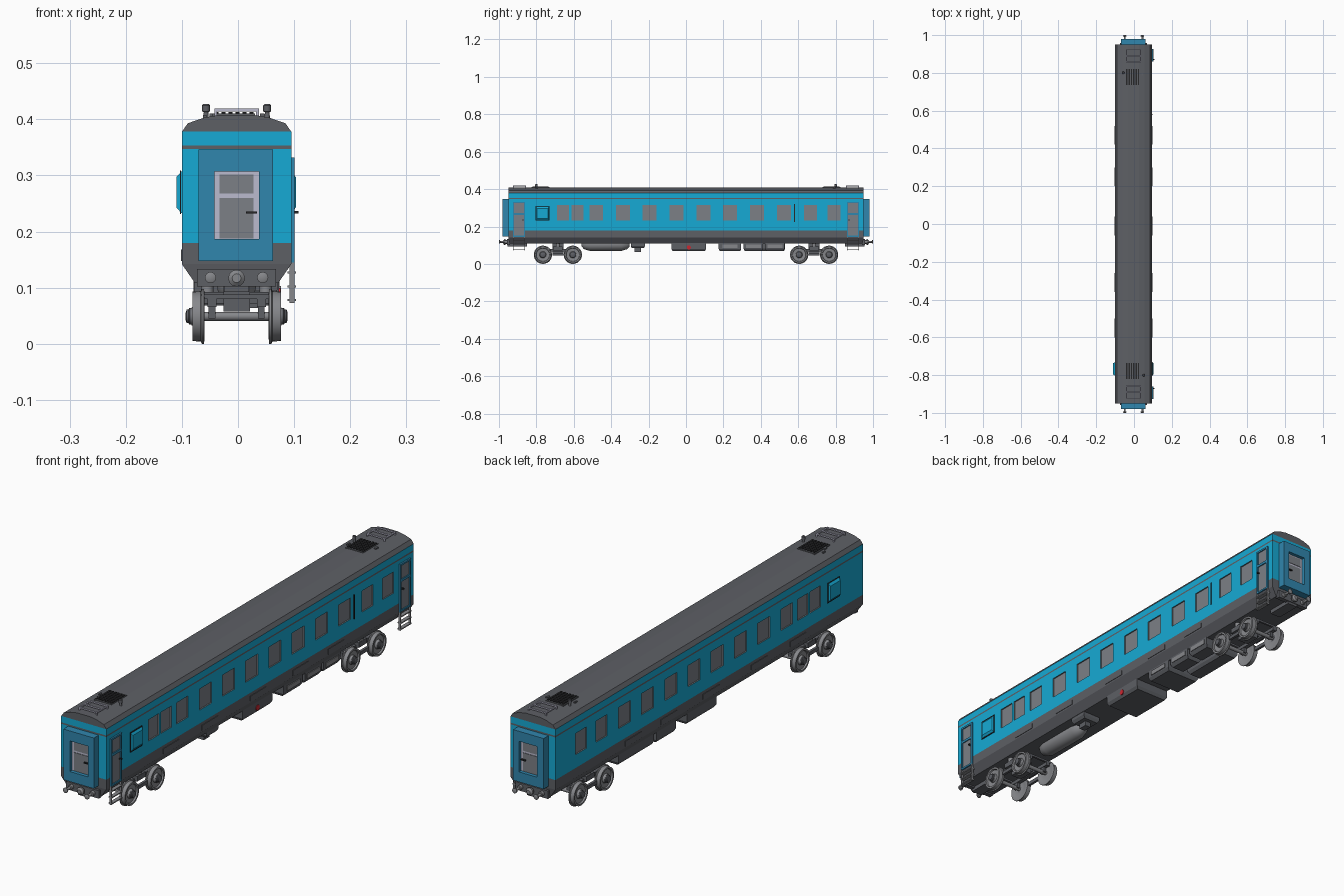
import bpy, bmesh, math
from mathutils import Matrix, Vector

C = -0.0025   # body centre line in x
W = 0.0975    # body half width


def mat(name, rgb):
    m = bpy.data.materials.new(name)
    m.diffuse_color = (*rgb, 1)
    return m


BLUE = mat("blue_paint", (0.008, 0.40, 0.66))
TEAL = mat("teal_paint", (0.03, 0.24, 0.42))
DARK = mat("dark_grey", (0.11, 0.115, 0.13))
BLACK = mat("black", (0.02, 0.02, 0.022))
GLASS = mat("window_grey", (0.2, 0.215, 0.24))
STEEL = mat("steel_grey", (0.24, 0.245, 0.26))
PALE = mat("pale_frame", (0.5, 0.5, 0.62))
RED = mat("red", (0.6, 0.02, 0.03))


def finish(name, bm, mats, smooth=False):
    bmesh.ops.recalc_face_normals(bm, faces=bm.faces)
    me = bpy.data.meshes.new(name)
    bm.to_mesh(me)
    bm.free()
    for m in mats:
        me.materials.append(m)
    ob = bpy.data.objects.new(name, me)
    bpy.context.collection.objects.link(ob)
    if smooth:
        bpy.ops.object.select_all(action='DESELECT')
        bpy.context.view_layer.objects.active = ob
        ob.select_set(True)
        bpy.ops.object.shade_smooth_by_angle(angle=math.radians(35))
    return ob


def boxes(name, spans, m):
    """One object from boxes given as (x0, x1, y0, y1, z0, z1)."""
    bm = bmesh.new()
    for s in spans:
        lo, hi = Vector(s[0::2]), Vector(s[1::2])
        d = hi - lo
        size = Matrix.Diagonal((abs(d.x), abs(d.y), abs(d.z), 1))
        bmesh.ops.create_cube(bm, size=1, matrix=Matrix.Translation((lo + hi) / 2) @ size)
    return finish(name, bm, [m])


def loft(name, levels, mats, matrix=Matrix(), picks=None):
    """Stack of rectangles (half_x, half_y, z), one material index per band."""
    bm = bmesh.new()
    rings = [[bm.verts.new(matrix @ Vector((sx * hx, sy * hy, z)))
              for sx, sy in ((-1, -1), (1, -1), (1, 1), (-1, 1))] for hx, hy, z in levels]
    for k, (a, b) in enumerate(zip(rings, rings[1:])):
        for i in range(4):
            f = bm.faces.new((a[i], a[i - 1], b[i - 1], b[i]))
            f.material_index = picks[k] if picks else 0
    for r, k in ((rings[0], 0), (rings[-1], -1)):
        bm.faces.new(r).material_index = picks[k] if picks else 0
    return finish(name, bm, mats)


def lathe(name, profile, places, axis, m, n=24):
    """Turned part: profile of (radius, offset), places of (x, y, z, direction)."""
    turn = {'X': Matrix.Rotation(math.pi / 2, 4, 'Y'),
            'Y': Matrix.Rotation(-math.pi / 2, 4, 'X'), 'Z': Matrix()}[axis]
    bm = bmesh.new()
    for x, y, z, s in places:
        mx = Matrix.Translation((x, y, z)) @ turn
        rings = [[bm.verts.new(mx @ Vector((r * math.cos(t), r * math.sin(t), a * s)))
                  for t in (2 * math.pi * i / n for i in range(n))] for r, a in profile]
        for a, b in zip(rings, rings[1:]):
            for i in range(n):
                bm.faces.new((a[i - 1], a[i], b[i], b[i - 1]))
        bm.faces.new(rings[0])
        bm.faces.new(rings[-1])
    return finish(name, bm, [m], True)


def frame_yz(x0, x1, y0, y1, z0, z1, t):
    return [(x0, x1, y0, y0 + t, z0, z1), (x0, x1, y1 - t, y1, z0, z1),
            (x0, x1, y0 + t, y1 - t, z0, z0 + t), (x0, x1, y0 + t, y1 - t, z1 - t, z1)]


# Body shell: dark skirt, blue sides with a dark stripe, faceted dark roof
body = loft("body_shell", [(0.074, 0.945, 0.108), (W, 0.95, 0.142), (W, 0.95, 0.18), (W, 0.95, 0.347),
                           (W, 0.95, 0.353), (W, 0.95, 0.378), (0.087, 0.95, 0.393),
                           (0.058, 0.95, 0.403), (0.03, 0.95, 0.408)],
            [GLASS, DARK, BLUE], Matrix.Translation((C, 0, 0)), [1, 1, 2, 1, 2, 1, 1, 1])

# Window recesses on both sides
wins = [(-0.69, -0.625), (-0.612, -0.548), (-0.515, -0.445)]
wins += [(-0.375 + 0.1435 * i, -0.3 + 0.1435 * i) for i in range(7)] + [(0.63, 0.70), (0.757, 0.826)]
cutter = boxes("window_cutter", [(C + s * (W - 0.005), C + s * 0.12, a, b, 0.232, 0.315)
                                 for s in (-1, 1) for a, b in wins], GLASS)
mod = body.modifiers.new("windows", 'BOOLEAN')
mod.operation, mod.solver, mod.object = 'DIFFERENCE', 'EXACT', cutter
bpy.context.view_layer.objects.active = body
bpy.ops.object.modifier_apply(modifier=mod.name)
bpy.data.objects.remove(cutter)

R = C + W  # right wall
for e, end in ((-1, "front"), (1, "rear")):
    Y = lambda v: e * v
    # Gangway with recessed end door
    boxes(end + "_gangway", [(-0.07, -0.042, Y(0.945), Y(0.98), 0.148, 0.346),
                             (0.037, 0.062, Y(0.945), Y(0.98), 0.148, 0.346),
                             (-0.042, 0.037, Y(0.945), Y(0.98), 0.148, 0.187),
                             (-0.042, 0.037, Y(0.945), Y(0.98), 0.307, 0.346)], TEAL)
    boxes(end + "_end_door", [(-0.042, 0.037, Y(0.945), Y(0.966), 0.187, 0.307)], PALE)
    boxes(end + "_end_door_panes", [(-0.033, 0.028, Y(0.96), Y(0.968), 0.268, 0.302),
                                    (-0.033, 0.028, Y(0.96), Y(0.968), 0.188, 0.26)], GLASS)
    boxes(end + "_end_door_handle", [(0.014, 0.034, Y(0.966), Y(0.975), 0.232, 0.236)], BLACK)
    # Buffer beam, buffers and coupler
    boxes(end + "_buffer_beam", [(-0.073, 0.068, Y(0.94), Y(0.958), 0.102, 0.133),
                                 (-0.025, 0.02, Y(0.85), Y(0.955), 0.092, 0.112)], DARK)
    lathe(end + "_buffers", [(0.009, 0), (0.009, 0.012), (0.005, 0.013), (0.005, 0.035),
                             (0.010, 0.036), (0.010, 0.040), (0.006, 0.042)],
          [(x, Y(0.958), 0.118, e) for x in (-0.049, 0.044)], 'Y', STEEL, 16)
    lathe(end + "_coupler", [(0.008, 0), (0.010, 0.01), (0.014, 0.014), (0.015, 0.022), (0.008, 0.028)],
          [(C, Y(0.95), 0.117, e)], 'Y', STEEL, 12)

    # Side door, right side only
    a, b = sorted((Y(0.86), Y(0.926)))
    boxes(end + "_side_door_frame", frame_yz(R - 0.004, R + 0.006, a, b, 0.145, 0.332, 0.007)
          + [(R - 0.004, R + 0.006, a + 0.007, b - 0.007, 0.262, 0.272)], TEAL)
    boxes(end + "_side_door_panels", [(R - 0.004, R + 0.002, a + 0.006, b - 0.006, 0.15, 0.263),
                                      (R - 0.004, R + 0.002, a + 0.006, b - 0.006, 0.27, 0.327)], GLASS)
    boxes(end + "_side_door_handle", [(R + 0.001, 0.108, Y(0.868), Y(0.874), 0.232, 0.237)], BLACK)
    # Boarding steps
    boxes(end + "_steps", [(0.092, 0.101, y, y + 0.004, 0.073, 0.147) for y in (a, b - 0.004)]
          + [(0.088, 0.103, a, b, z, z + 0.004) for z in (0.076, 0.1, 0.125)], STEEL)

    # Roof louvre
    boxes(end + "_louvre_base", [(-0.046, 0.03, Y(0.73), Y(0.825), 0.405, 0.410)], DARK)
    boxes(end + "_louvre_slats", [(-0.042 + i * 0.0125, -0.035 + i * 0.0125, Y(0.735), Y(0.82), 0.409, 0.413)
                                  for i in range(6)], BLACK)
    # Roof hatch rails
    bars = [(-0.042, -0.037, Y(0.855), Y(0.925), 0.414, 0.419), (0.032, 0.037, Y(0.855), Y(0.925), 0.414, 0.419)]
    bars += [(-0.037, 0.032, Y(y), Y(y + 0.005), 0.414, 0.419) for y in (0.855, 0.888, 0.92)]
    bars += [(x, x + 0.005, Y(y), Y(y + 0.005), 0.404, 0.415) for x in (-0.042, 0.032) for y in (0.855, 0.92)]
    boxes(end + "_hatch_rails", bars, PALE)
    # Roof vent post
    lathe(end + "_roof_post", [(0.007, 0), (0.005, 0.004), (0.004, 0.014), (0.007, 0.015),
                               (0.007, 0.026), (0.005, 0.028)],
          [(-0.057 if e > 0 else 0.052, Y(0.80), 0.399, 1)], 'Z', DARK, 12)
    boxes(end + "_roof_brackets", [(0.045 * e - 0.006, 0.045 * e + 0.002, Y(0.785), Y(0.80), 0.398, 0.410),
                                   (-0.062, -0.056, Y(0.76), Y(0.775), 0.398, 0.408)], DARK)

    # Bogie: wheels, axles, axle boxes, frame
    axles = (Y(0.605), Y(0.765))
    both = [(s * 0.058 + C, y, 0.049, s) for s in (-1, 1) for y in axles]
    lathe(end + "_wheels", [(0.016, 0), (0.034, 0.001), (0.038, -0.001), (0.049, 0), (0.049, 0.004),
                            (0.045, 0.006), (0.044, 0.021), (0.037, 0.021), (0.035, 0.015), (0.018, 0.013),
                            (0.016, 0.022)], both, 'X', STEEL, 28)
    lathe(end + "_axle_boxes", [(0.015, 0), (0.015, 0.026), (0.012, 0.028), (0.012, 0.031), (0.006, 0.033)],
          both, 'X', DARK, 16)
    lathe(end + "_axles", [(0.008, -0.06), (0.008, 0.06)], [(C, y, 0.049, 1) for y in axles], 'X', STEEL, 12)
    boxes(end + "_bogie_frame", [(C + s * 0.036, C + s * 0.052, Y(0.575), Y(0.795), 0.066, 0.080) for s in (-1, 1)]
          + [(C + s * 0.038, C + s * 0.05, y - 0.012, y + 0.012, 0.045, 0.068) for s in (-1, 1) for y in axles]
          + [(-0.066, 0.061, Y(0.66), Y(0.71), 0.072, 0.092), (-0.026, 0.021, Y(0.655), Y(0.715), 0.058, 0.112)]
          + [(C + s * 0.06, C + s * 0.07, Y(0.655), Y(0.715), 0.044, 0.058) for s in (-1, 1)]
          + [(-0.066, 0.061, y - 0.004, y + 0.004, 0.08, 0.088) for y in (Y(0.58), Y(0.79))], DARK)
    lathe(end + "_bogie_springs", [(0.011, 0), (0.011, 0.035)],
          [(C + s * 0.052, Y(0.685), 0.085, 1) for s in (-1, 1)], 'Z', STEEL, 12)

# Bulging vent housings near the front, on each side
for s, side, depth in ((-1, "left", 0.010), (1, "right", 0.008)):
    mx = Matrix.Translation((C + s * (W - 0.002), -0.767, 0.27)) @ Matrix.Rotation(s * math.pi / 2, 4, 'Y')
    loft(side + "_vent_housing", [(0.037, 0.035, 0), (0.037, 0.035, 0.003), (0.027, 0.03, depth + 0.002)], [BLUE], mx)
    x = C + s * W
    boxes(side + "_vent_trim", frame_yz(x - 0.002, x + s * 0.003, -0.804, -0.73, 0.231, 0.309, 0.003), BLACK)
    # Skirt panels
    boxes(side + "_skirt_panels", [(x - s * 0.002, x + s * 0.002, y, y + 0.1, 0.148, 0.168)
                                   for y in (-0.6, -0.36, -0.06, 0.2, 0.42)], DARK)
boxes("right_hand_rail", [(R, R + 0.003, 0.578, 0.583, 0.225, 0.32)], BLACK)

# Underfloor equipment: tank, battery boxes, valve
lathe("underfloor_tank", [(0.012, -0.128), (0.026, -0.115), (0.035, -0.085), (0.035, 0.085),
                          (0.026, 0.115), (0.012, 0.128)], [(C, -0.43, 0.105, 1)], 'Y', STEEL)
for name, x, hx, y, hy, z in (("small_valve_box", 0.03, 0.04, -0.257, 0.038, 0.084),
                              ("generator_box", C, 0.076, 0.015, 0.092, 0.068),
                              ("battery_box_a", C, 0.076, 0.235, 0.06, 0.068),
                              ("battery_box_b", 0.04, 0.034, 0.36, 0.052, 0.07),
                              ("battery_box_c", 0.04, 0.034, 0.475, 0.052, 0.07),
                              ("left_battery_box", -0.045, 0.034, 0.42, 0.11, 0.07)):
    loft(name, [(hx - 0.008, hy - 0.006, z), (hx, hy, z + 0.012), (hx, hy, 0.113)], [DARK],
         Matrix.Translation((x, y, 0)))
boxes("valve_foot", [(0.02, 0.045, -0.275, -0.24, 0.064, 0.09)], DARK)
boxes("battery_lids", [(0.07, 0.077, y - 0.04, y + 0.04, 0.085, 0.103) for y in (0.235, 0.36, 0.475)], STEEL)
lathe("red_valve", [(0.011, -0.004), (0.011, 0.003)], [(0.073, 0.015, 0.088, 1)], 'X', RED, 12)
